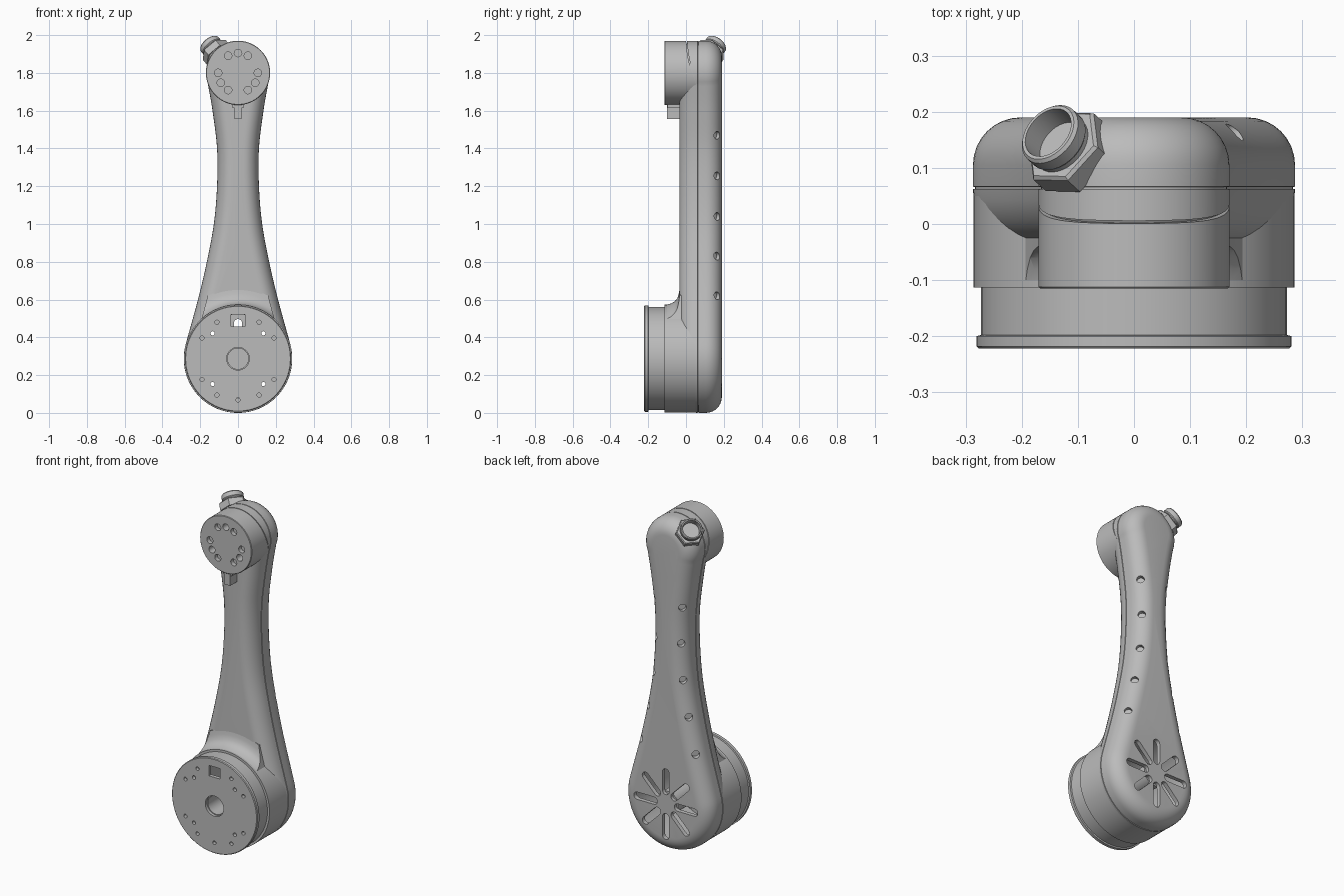
import bpy, bmesh
from math import sin, cos, pi, radians, sqrt
from mathutils import Vector, Matrix

old = bpy.data.objects.get("Cube")
if old:
    bpy.data.objects.remove(old, do_unlink=True)

grey = bpy.data.materials.new("light grey")
grey.use_nodes = True
GREY = (0.5, 0.5, 0.5, 1)
grey.diffuse_color = GREY
grey.node_tree.nodes["Principled BSDF"].inputs["Base Color"].default_value = GREY

BASE_Z, BASE_R = 0.287, 0.287
TOP_Z, TOP_R = 1.80, 0.17


# ---------- helpers ----------
def make(name, lofts):
    """One object from one or more capped lofts (each a list of equal rings)."""
    bm = bmesh.new()
    for rings in lofts:
        vs = [[bm.verts.new(p) for p in r] for r in rings]
        n = len(vs[0])
        for a, b in zip(vs, vs[1:]):
            for i in range(n):
                j = (i + 1) % n
                bm.faces.new((a[i], a[j], b[j], b[i]))
        bm.faces.new(vs[0][::-1])
        bm.faces.new(vs[-1])
    bmesh.ops.recalc_face_normals(bm, faces=bm.faces[:])
    me = bpy.data.meshes.new(name)
    bm.to_mesh(me)
    bm.free()
    me.materials.append(grey)
    ob = bpy.data.objects.new(name, me)
    bpy.context.scene.collection.objects.link(ob)
    return ob


def turned(profile, matrix, n=72):
    """Rings of a turned shape; profile is (radius, distance along local z)."""
    return [[matrix @ Vector((r * cos(2 * pi * i / n), r * sin(2 * pi * i / n), d))
             for i in range(n)] for r, d in profile]


def along(origin, axis):
    return Matrix.Translation(origin) @ Vector(axis).to_track_quat('Z', 'Y').to_matrix().to_4x4()


def pin(x, z, r, y0, y1, n=24):
    return turned([(r, y0), (r, y1)], along((x, 0, z), (0, 1, 0)), n)


def ring_xz(points, y):
    return [Vector((x, y, z)) for x, z in points]


def block(x0, x1, z0, z1, y0, y1):
    pts = [(x0, z0), (x1, z0), (x1, z1), (x0, z1)]
    return [ring_xz(pts, y0), ring_xz(pts, y1)]


def boolean(ob, cutter, operation='DIFFERENCE'):
    mod = ob.modifiers.new("cut", 'BOOLEAN')
    mod.object, mod.operation, mod.solver = cutter, operation, 'EXACT'
    bpy.context.view_layer.update()
    me = bpy.data.meshes.new_from_object(ob.evaluated_get(bpy.context.evaluated_depsgraph_get()))
    ob.modifiers.clear()
    ob.data = me


# ---------- arm outline: big arc, waisted sides, small arc ----------
def arc(r, zc, a0, a1, n):
    return [(r * cos(radians(a0 + (a1 - a0) * i / n)),
             zc + r * sin(radians(a0 + (a1 - a0) * i / n))) for i in range(n + 1)]


low, high = arc(BASE_R, BASE_Z, -90, 15, 28), arc(TOP_R, TOP_Z, -20, 90, 28)
knots = [low[-4], low[-1], (0.212, 0.6), (0.165, 0.8), (0.128, 1.0), (0.111, 1.2),
         (0.111, 1.4), (0.135, 1.6), high[0], high[4]]
waist = []
for p0, p1, p2, p3 in zip(knots, knots[1:], knots[2:], knots[3:]):
    p0, p1, p2, p3 = map(Vector, (p0, p1, p2, p3))
    for i in range(8):
        t = i / 8
        q = p1 + (p2 - p0) * t / 2 + (2 * p0 - 5 * p1 + 4 * p2 - p3) * t * t / 2 \
            + (3 * p1 - p0 - 3 * p2 + p3) * t ** 3 / 2
        waist.append(tuple(q))
half = low[:-1] + waist + high
outline = half + [(-x, z) for x, z in half[-2:0:-1]]


def inset(d):
    out, n = [], len(outline)
    for i, (x, z) in enumerate(outline):
        a, b = Vector(outline[i - 1]), Vector(outline[(i + 1) % n])
        t = (b - a).normalized()
        out.append((x - t.y * d, z + t.x * d))
    return out


# ---------- arm shell: rounded front, seam groove, rounded back ----------
layers = []
for i in range(9):
    a = pi / 2 * i / 8
    layers.append((0.062 - 0.097 * cos(a), 0.08 * (1 - sin(a))))
layers += [(0.0625, 0.004), (0.066, 0.004), (0.0665, 0)]
for i in range(9):
    a = pi / 2 * i / 8
    layers.append((0.105 + 0.085 * sin(a), 0.085 * (1 - cos(a))))
arm = make("arm_shell", [[ring_xz(inset(d), y) for y, d in layers]])

# ---------- base housing and its blend into the arm ----------
base_axis = along((0, 0, BASE_Z), (0, 1, 0))
housing = make("base_housing", [turned([(0.286, -0.113), (0.286, 0.061)], base_axis, 96)])
blend = make("base_blend", [turned([(0.283, -0.112), (0.286, -0.1), (0.292, -0.08), (0.303, -0.06),
                                    (0.32, -0.046), (0.345, -0.038), (0.37, -0.034),
                                    (0.37, 0.0)], base_axis, 96)])
limit = make("blend_limit", [[ring_xz(inset(0.045), y) for y in (-0.2, 0.1)]])
boolean(blend, limit, 'INTERSECT')

# ---------- mounting flange ----------
flange = make("base_flange", [turned([(0.277, -0.222), (0.281, -0.218), (0.281, -0.2),
                                      (0.273, -0.198), (0.273, -0.111)], base_axis, 96)])
cavity = make("cavity_cutter", [turned([(0.235, -0.2), (0.235, 0.165)], base_axis)])
for ob in (arm, housing, blend, flange):
    boolean(ob, cavity)

# flange bolt holes, cable window and centre bore
spots = [(r, a + s) for r, a in ((0.22, 30), (0.223, 60), (0.19, 45)) for s in (0, 180)]
spots += [(r, 180 - a) for r, a in spots] + [(0.218, 270)]
holes = [pin(r * cos(radians(a)), BASE_Z + r * sin(radians(a)), 0.011, -0.25, -0.19, 16)
         for r, a in spots]
holes += [pin(0, BASE_Z, 0.06, -0.25, -0.17, 48),
          block(-0.036, 0.036, 0.458, 0.52, -0.25, -0.17)]
flange_holes = make("flange_hole_cutter", holes)
boolean(flange, flange_holes)
hub = make("centre_sleeve", [turned([(0.068, 0.17), (0.068, -0.205), (0.055, -0.205),
                                     (0.055, 0.15)], base_axis, 48)])

# ---------- radial vent slots in the back ----------
slots = []
for k in range(8):
    turn = Matrix.Rotation(k * pi / 4, 2)
    capsule = [(0.188 + 0.022 * cos(a), 0.022 * sin(a)) for a in (pi * (i / 8 - 0.5) for i in range(9))]
    capsule += [(0.266 - x, -z) for x, z in capsule]
    pts = [turn @ Vector(p) for p in capsule]
    slots.append([ring_xz([(p.x, p.y + BASE_Z) for p in pts], y) for y in (0.12, 0.25)])
slot_cutter = make("slot_cutter", slots)
boolean(arm, slot_cutter)

# ---------- drilled dimples along both rounded back edges ----------
dimples = []
for z in (0.62, 0.83, 1.04, 1.255, 1.47):
    w = min(half, key=lambda p: abs(p[1] - z))[0]
    for s in (-1, 1):
        m = along((s * (w - 0.025), 0.165, z), (s, 1, 0))
        dimples.append(turned([(0.021, -0.025), (0.021, 0.05)], m, 20))
dimple_cutter = make("dimple_cutter", dimples)
boolean(arm, dimple_cutter)

# ---------- top joint boss with bolt holes and curved parting line ----------
top_axis = along((0, 0, TOP_Z), (0, 1, 0))
boss = make("top_boss", [turned([(0.167, -0.115), (TOP_R, -0.112), (TOP_R, 0.061)], top_axis, 96)])
bolts = []
for mid in (90, 210, 330):
    for off in (-30, 0, 30):
        a = radians(mid + off)
        bolts.append(pin(0.105 * cos(a), TOP_Z + 0.105 * sin(a), 0.02, -0.2,
                         -0.05 if off == 0 else -0.09))
bolt_cutter = make("bolt_cutter", bolts)
boolean(boss, bolt_cutter)
curve = [(0.07 * (1 - t) ** 2, 1.7 + 0.3 * t) for t in (i / 10 for i in range(11))]
strip = curve + [(y + 0.005, z) for y, z in curve[::-1]]
parting = make("parting_cutter", [[[Vector((x, y, z)) for y, z in strip] for x in (-0.3, 0.3)]])
boolean(boss, parting)

# ---------- locating key under the boss ----------
key = make("locating_key", [block(-0.018, 0.018, 1.555, 1.645, -0.1, -0.02),
                            block(-0.03, 0.03, 1.615, 1.66, -0.098, -0.02)])

# ---------- angled cable fitting: neck, hex nut, open collar ----------
fit_axis = along((-0.153, 0.163, 1.955), (-0.55, 0.5, 0.67))
neck = make("fitting_neck", [turned([(0.066, -0.15), (0.066, -0.08)], fit_axis, 48)])
nut = make("fitting_nut", [turned([(0.08, -0.09), (0.08, -0.05), (0.074, -0.044)], fit_axis, 6)])
collar = make("fitting_collar", [turned([(0.056, -0.06), (0.056, -0.035), (0.06, -0.03), (0.06, -0.006),
                                         (0.055, 0), (0.049, 0), (0.046, -0.05)], fit_axis, 32)])

# ---------- clean up cutters and shade ----------
for ob in (limit, cavity, flange_holes, slot_cutter, dimple_cutter, bolt_cutter, parting):
    bpy.data.objects.remove(ob, do_unlink=True)
bpy.ops.object.select_all(action='DESELECT')
for ob in (arm, housing, blend, flange, hub, boss, key, neck, nut, collar):
    ob.select_set(True)
    bpy.context.view_layer.objects.active = ob
bpy.ops.object.shade_smooth_by_angle(angle=radians(30))
